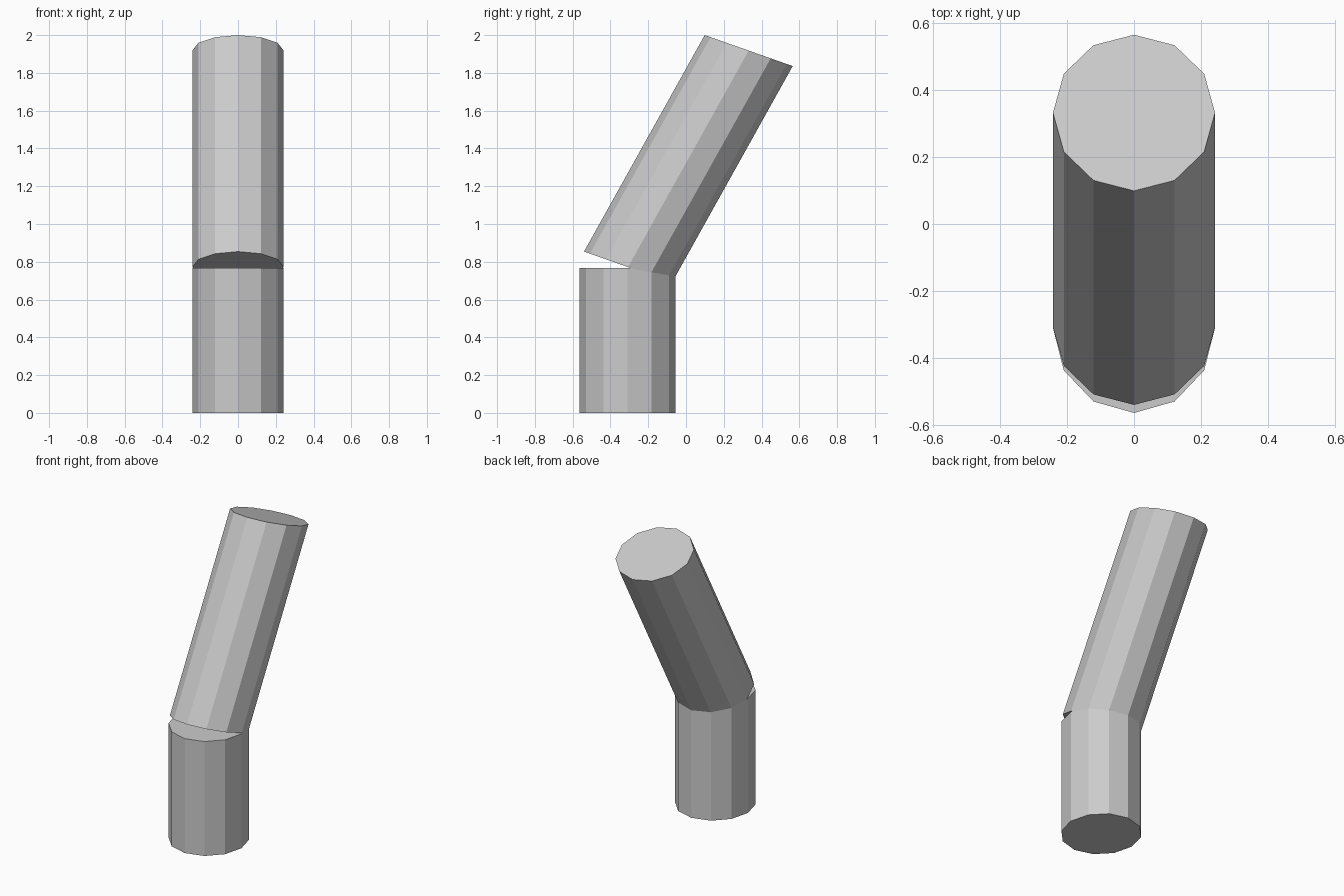
import bpy, bmesh
from math import sin, cos, pi
from mathutils import Vector

if "Cube" in bpy.data.objects:
    bpy.data.objects.remove(bpy.data.objects["Cube"])

SIDES = 12


def tube(name, base, top, side, depth):
    """Closed flat-sided prism between two parallel elliptical ends."""
    bm = bmesh.new()
    rings = []
    for centre in (base, top):
        rings.append([bm.verts.new(Vector(centre)
                                   + Vector(side) * cos(2 * pi * i / SIDES)
                                   + Vector(depth) * sin(2 * pi * i / SIDES))
                      for i in range(SIDES)])
    low, high = rings
    for i in range(SIDES):
        j = (i + 1) % SIDES
        bm.faces.new((low[i], low[j], high[j], high[i]))
    bm.faces.new(low[::-1])
    bm.faces.new(high)
    bmesh.ops.recalc_face_normals(bm, faces=bm.faces)
    mesh = bpy.data.meshes.new(name)
    bm.to_mesh(mesh)
    bm.free()
    obj = bpy.data.objects.new(name, mesh)
    bpy.context.collection.objects.link(obj)
    return obj


# Upright lower section
tube("lower_pipe", (0, -0.31, 0), (0, -0.31, 0.768),
     (0.242, 0, 0), (0, 0.254, 0))

# Leaning upper section, its ends slanted down toward the back
tube("upper_pipe", (0, -0.307, 0.772), (0, 0.332, 1.918),
     (0.242, 0, 0), (0, 0.233, -0.082))
